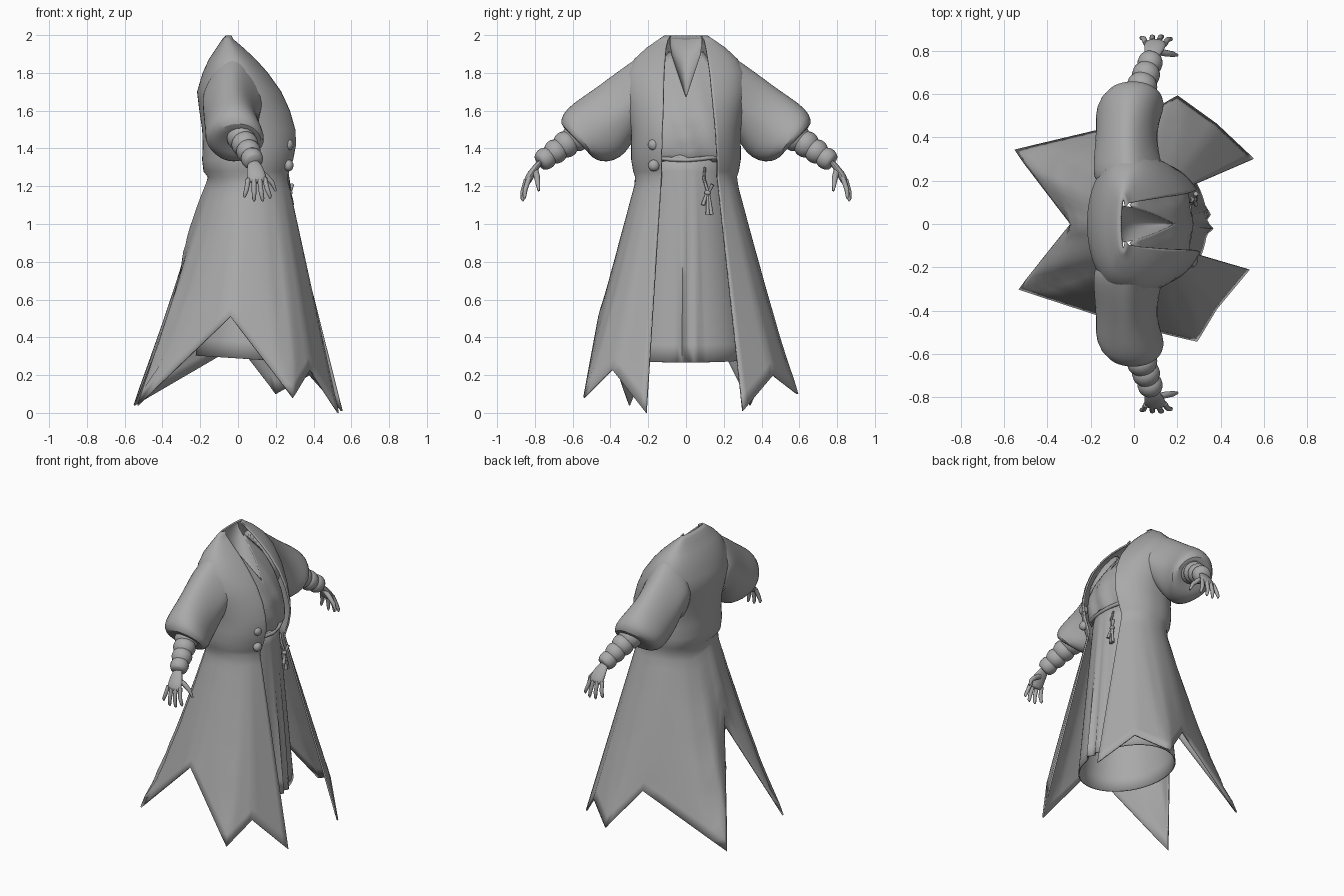
import bpy, bmesh, math
from mathutils import Vector

if "Cube" in bpy.data.objects:
    bpy.data.objects.remove(bpy.data.objects["Cube"])

GREY = bpy.data.materials.new("grey_cloth")
GREY.diffuse_color = (0.4, 0.4, 0.4, 1)
GREY.use_nodes = True
GREY.node_tree.nodes["Principled BSDF"].inputs["Base Color"].default_value = GREY.diffuse_color


def interp(table, t):
    """Piecewise linear lookup; each row is (key, value, value...)."""
    if t <= table[0][0]:
        return table[0][1:]
    for a, b in zip(table, table[1:]):
        if t <= b[0]:
            k = (t - a[0]) / (b[0] - a[0])
            return [p + (q - p) * k for p, q in zip(a[1:], b[1:])]
    return table[-1][1:]


def finish(ob, angle=45, thick=0, subdiv=0):
    ob.data.materials.clear()
    ob.data.materials.append(GREY)
    bpy.context.view_layer.objects.active = ob
    for o in bpy.context.selected_objects:
        o.select_set(False)
    ob.select_set(True)
    bpy.ops.object.shade_smooth_by_angle(angle=math.radians(angle))
    if subdiv:
        ob.modifiers.new("smooth", 'SUBSURF').levels = subdiv
        ob.modifiers["smooth"].render_levels = subdiv
    if thick:
        m = ob.modifiers.new("cloth", 'SOLIDIFY')
        m.thickness, m.offset = thick, 0
    return ob


def grid(name, rows, closed=False, caps=False, **kw):
    """Skin a list of equally long point rows."""
    bm = bmesh.new()
    vs = [[bm.verts.new(p) for p in r] for r in rows]
    n = len(rows[0])
    for a, b in zip(vs, vs[1:]):
        for j in range(n if closed else n - 1):
            k = (j + 1) % n
            bm.faces.new((a[j], a[k], b[k], b[j]))
    if caps:
        bm.faces.new(vs[0])
        bm.faces.new(vs[-1][::-1])
    bmesh.ops.recalc_face_normals(bm, faces=bm.faces)
    me = bpy.data.meshes.new(name)
    bm.to_mesh(me)
    bm.free()
    ob = bpy.data.objects.new(name, me)
    bpy.context.collection.objects.link(ob)
    return finish(ob, **kw)


def tube(name, pts, radii, n=10, flat=1.0, **kw):
    """Round tube along points; flat squashes the second axis."""
    pts = [Vector(p) for p in pts]
    rows = []
    for i, p in enumerate(pts):
        d = (pts[min(i + 1, len(pts) - 1)] - pts[max(i - 1, 0)]).normalized()
        u = (Vector((1, 0, 0)) - d * d.x).normalized()
        v = d.cross(u)
        rows.append([p + radii[i] * (u * math.cos(2 * math.pi * k / n)
                     + v * flat * math.sin(2 * math.pi * k / n)) for k in range(n)])
    return grid(name, rows, closed=True, caps=True, **kw)


def ball(name, loc, scale, n=16):
    bpy.ops.mesh.primitive_uv_sphere_add(segments=n, ring_count=n // 2, location=loc)
    ob = bpy.context.object
    ob.name, ob.scale = name, scale
    return finish(ob, 60)


# Coat: z, back x, front x, half width, right edge y, left edge y
BODY = [(1.25, -.155, .285, .265, .13, .165), (1.28, -.178, .295, .275, .13, .165),
        (1.34, -.185, .315, .285, .13, .165), (1.42, -.182, .33, .285, .127, .16),
        (1.5, -.185, .325, .285, .125, .155), (1.6, -.20, .29, .305, .12, .145),
        (1.7, -.212, .24, .32, .118, .135), (1.8, -.182, .165, .31, .115, .125),
        (1.87, -.15, .10, .27, .11, .115), (1.93, -.11, .035, .205, .105, .105),
        (1.975, -.08, -.02, .14, .095, .095), (1.995, -.06, -.035, .11, .08, .08)]
# Coat hem points and alternating notches: share of the way round, x, y, z
HEM = [(0, .53, -.21, .0), (.05, .38, -.39, .23), (.107, .29, -.54, .08),
       (.217, -.04, -.46, .51), (.383, -.53, -.30, .04), (.5, -.29, 0, .72),
       (.617, -.55, .34, .04), (.783, .0, .47, .36), (.893, .2, .59, .1),
       (.95, .38, .46, .2), (1, .55, .30, .01)]


def body_point(z, s):
    b, f, w, e0, e1 = interp(BODY, z)
    t0, t1 = math.asin(min(.95, e0 / w)), math.asin(min(.95, e1 / w))
    t = -t0 - s * (2 * math.pi - t0 - t1)
    c = math.cos(t)
    x = (b + f) / 2 + (f - b) / 2 * (c if c > 0 else -abs(c) ** .75)
    return Vector((x, w * math.sin(t), z))


shares = []
for a, b in zip(HEM, HEM[1:]):
    shares += [a[0] + (b[0] - a[0]) * k / 6 for k in range(6)]
shares.append(1)
rows = [[body_point(z, s) for s in shares] for z in
        (1.995, 1.975, 1.95, 1.93, 1.9, 1.87, 1.8, 1.75, 1.7, 1.65, 1.6, 1.5, 1.42, 1.34, 1.28, 1.25)]
for i in range(1, 17):
    t = i / 16
    row = [body_point(1.25, s).lerp(Vector(interp(HEM, s)), t) for s in shares]
    for _ in range(int(12 * (1 - t))):      # soften the folds above the hem
        row = [row[0]] + [Vector(((p.x + r.x + 2 * q.x) / 4, (p.y + r.y + 2 * q.y) / 4, q.z))
                          for p, q, r in zip(row, row[1:], row[2:])] + [row[-1]]
    rows.append(row)
grid("coat", rows, thick=.01, angle=60)

# Inner skirt with two soft pleats down the front
rows = []
for i in range(13):
    t = i / 12
    b, f, w = -.13 - .09 * t, .255 + .08 * t, .21 + .12 * t
    row = []
    for k in range(96):
        a = 2 * math.pi * k / 96
        c = math.cos(a)
        y = w * math.sin(a)
        pleat = t * .03 * (math.exp(-((y + .02) / .018) ** 2) + .8 * math.exp(-((y - .05) / .015) ** 2)) * (c > 0)
        row.append(((b + f) / 2 + (f - b) / 2 * c + pleat, y, 1.37 - t * (1.085 + .018 * c)))
    rows.append(row)
grid("inner_skirt", rows, closed=True, thick=.008, angle=60)

# Shirt front with a V neck, bulging over the sash
SHIRT = [(1.33, .25), (1.36, .272), (1.45, .28), (1.55, .26), (1.67, .20),
         (1.8, .105), (1.9, .015), (1.98, -.06)]


def shirt_x(y, z):
    return interp(SHIRT, z)[0] - 1.2 * y * y - .012


def v_half(z):
    return min(.085, max(.003, (z - 1.67) / 3.0))


rows = []
for i in range(15):
    row = []
    for k in range(33):
        y = -.18 + .36 * k / 32
        top = min(1.92, 1.67 + 3.0 * abs(y)) - max(0, abs(y) - .085) * 1.5
        z = 1.33 + (top - 1.33) * i / 14
        fold = .006 * math.sin(y * 45 + z * 14) * (1 - i / 14)
        row.append((shirt_x(y, z) + fold, y, z))
    rows.append(row)
grid("shirt_front", rows, thick=.006, angle=60)

# Hollow neck lining behind the V
rows = []
for z, back in ((1.98, -.07), (1.95, -.07), (1.9, -.055), (1.85, -.03), (1.8, .0), (1.74, .06), (1.70, .12), (1.67, .18)):
    h = v_half(z)
    x0 = max(back + .01, shirt_x(h, z))
    rows.append([(x0 + (back - x0) * math.sin(math.pi * k / 14), -h * math.cos(math.pi * k / 14), z)
                 for k in range(15)])
grid("neck_lining", rows, angle=60)

# Sash across the waist
tube("sash", [(.225, -.15, 1.35), (.25, -.08, 1.342), (.262, 0, 1.338), (.252, .08, 1.345), (.22, .16, 1.355)],
     [.013] * 5, flat=.9)

# Buttons on the right coat edge
for z in (1.42, 1.31):
    ball("button", (.268, -.17, z), (.026, .031, .031))

# Knotted cord with tassels
tube("cord", [(.252, .10, 1.30), (.265, .095, 1.24), (.272, .11, 1.19), (.275, .12, 1.16)], [.006, .008, .008, .007], 8)
ball("cord_knot", (.275, .115, 1.165), (.015, .018, .014), 10)
for y0, y1, z1 in ((.11, .09, 1.10), (.12, .135, 1.05), (.115, .115, 1.05), (.12, .14, 1.21)):
    tube("tassel", [(.275, y0, 1.165), (.282, (y0 + y1) / 2, (1.165 + z1) / 2), (.286, y1, z1)], [.006, .009, .011], 8)

# Sleeve rings: top y, z, bottom y, z, x range, narrowing of the top
SLEEVE = [(.13, 1.945, .20, 1.38, -.17, .15, .45), (.21, 1.91, .23, 1.46, -.19, .15, .4),
          (.29, 1.86, .26, 1.48, -.19, .13, .35), (.40, 1.78, .30, 1.40, -.185, .115, .3),
          (.50, 1.705, .35, 1.345, -.175, .11, .2), (.60, 1.64, .42, 1.325, -.175, .13, .1),
          (.655, 1.585, .475, 1.335, -.165, .145, 0), (.668, 1.525, .515, 1.37, -.12, .12, 0),
          (.63, 1.50, .535, 1.41, -.05, .08, 0)]
FINGERS = [(.055, .835, 1.225, .035, .86, 1.14), (.085, .845, 1.22, .085, .865, 1.12),
           (.115, .845, 1.22, .13, .865, 1.12), (.14, .83, 1.23, .17, .855, 1.135)]

for side, m in (("right", -1), ("left", 1)):
    # Puffed sleeve
    rows = []
    for i, (ty, tz, by, bz, x0, x1, nar) in enumerate(SLEEVE):
        row = []
        for k in range(24):
            a = 2 * math.pi * k / 24
            wr = 1 + .035 * math.sin(3 * a + i * 1.3) * (i > 3)
            c, s = math.cos(a), math.sin(a) * wr * (1 - nar * max(0, math.cos(a)))
            row.append(((x0 + x1) / 2 + (x1 - x0) / 2 * s,
                        m * ((ty + by) / 2 + (ty - by) / 2 * c), (tz + bz) / 2 + (tz - bz) / 2 * c))
        rows.append(row)
    grid(side + "_sleeve", rows, closed=True, caps=True, angle=60, subdiv=1)
    # Forearm wrapped in puffed bands
    a, b = Vector((.01, m * .56, 1.475)), Vector((.085, m * .775, 1.325))
    steps = [i / 24 for i in range(25)]
    tube(side + "_forearm_wraps", [a.lerp(b, t) for t in steps],
         [.07 - .026 * t + .011 * abs(math.sin(t * math.pi * 4)) ** .7 for t in steps], 16, angle=60)
    # Hand: palm, fingers and thumb
    tube(side + "_palm", [(.08, m * .765, 1.335), (.088, m * .795, 1.30), (.096, m * .82, 1.265),
                          (.10, m * .838, 1.23), (.10, m * .842, 1.215)],
         [.03, .042, .052, .052, .035], 12, flat=.42, angle=60, subdiv=1)
    for x0, y0, z0, x1, y1, z1 in FINGERS:
        mid = ((x0 + x1) / 2, m * ((y0 + y1) / 2 + .009), (z0 + z1) / 2)
        tube(side + "_finger", [(x0, m * y0, z0 + .015), mid, (x1, m * y1, z1 + .012), (x1, m * (y1 - .003), z1)],
             [.0135, .0125, .010, .004], 8, angle=60)
    tube(side + "_thumb", [(.10, m * .80, 1.285), (.145, m * .79, 1.255), (.18, m * .785, 1.22), (.20, m * .78, 1.175)],
         [.018, .016, .013, .006], 8, angle=60)
